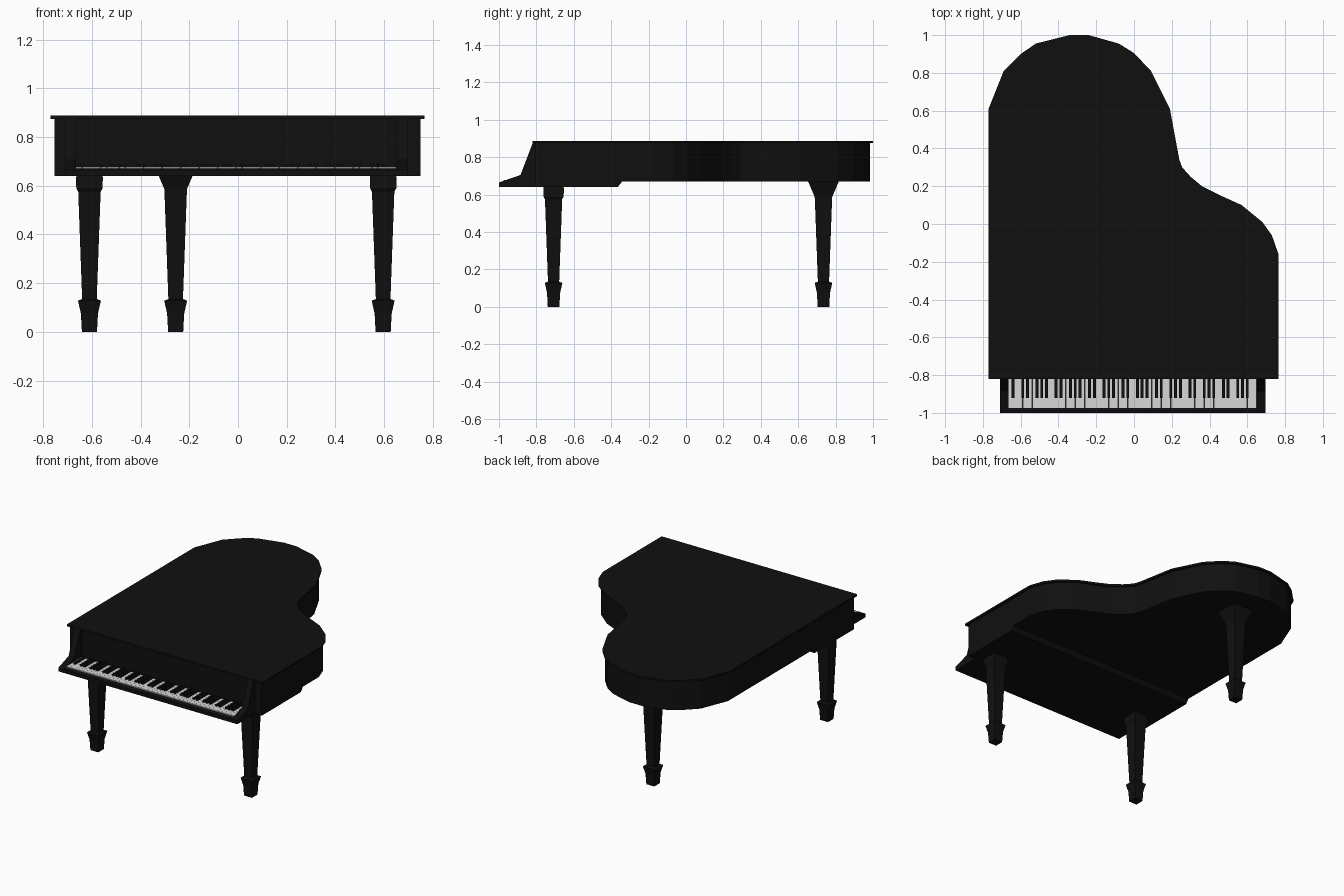
import bpy, bmesh
from mathutils import Vector

cube = bpy.data.objects.get("Cube")
if cube:
    bpy.data.objects.remove(cube)


def make_material(name, colour):
    mat = bpy.data.materials.new(name)
    mat.use_nodes = True
    mat.diffuse_color = (*colour, 1)
    mat.node_tree.nodes["Principled BSDF"].inputs["Base Color"].default_value = (*colour, 1)
    return mat


BLACK = make_material("black lacquer", (0.005, 0.005, 0.005))
IVORY = make_material("ivory white", (0.68, 0.68, 0.68))


def finish(name, bm, mat):
    bmesh.ops.recalc_face_normals(bm, faces=bm.faces)
    mesh = bpy.data.meshes.new(name)
    bm.to_mesh(mesh)
    bm.free()
    mesh.materials.append(mat)
    obj = bpy.data.objects.new(name, mesh)
    bpy.context.collection.objects.link(obj)
    return obj


def prism(name, points, offset, mat=BLACK):
    """Extrude a closed outline of 3D points along an offset."""
    bm = bmesh.new()
    face = bm.faces.new([bm.verts.new(p) for p in points])
    ext = bmesh.ops.extrude_face_region(bm, geom=[face], use_keep_orig=True)
    moved = [g for g in ext["geom"] if isinstance(g, bmesh.types.BMVert)]
    bmesh.ops.translate(bm, verts=moved, vec=offset)
    return finish(name, bm, mat)


def side_prism(name, profile, x0, x1):
    """Extrude a (y, z) profile across the width."""
    return prism(name, [(x0, y, z) for y, z in profile], (x1 - x0, 0, 0))


def add_box(bm, x0, x1, y0, y1, z0, z1):
    made = bmesh.ops.create_cube(bm, size=1)["verts"]
    bmesh.ops.scale(bm, verts=made, vec=(x1 - x0, y1 - y0, z1 - z0))
    bmesh.ops.translate(bm, verts=made, vec=((x0 + x1) / 2, (y0 + y1) / 2, (z0 + z1) / 2))


def inset(points, d):
    """Mitred inward offset of a counter-clockwise outline."""
    result = []
    for i, p in enumerate(points):
        p = Vector(p)
        a = (p - Vector(points[i - 1])).normalized()
        b = (Vector(points[(i + 1) % len(points)]) - p).normalized()
        na, nb = Vector((-a.y, a.x)), Vector((-b.y, b.x))
        result.append(p + (na + nb) * d / (1 + na.dot(nb)))
    return result


# Lid and curved case
outline = [(-0.77, -0.82), (0.765, -0.82), (0.765, -0.16), (0.73, -0.06), (0.68, 0.01),
           (0.57, 0.10), (0.46, 0.15), (0.36, 0.20), (0.30, 0.25), (0.255, 0.30),
           (0.24, 0.34), (0.19, 0.61), (0.09, 0.81), (0.0, 0.905), (-0.08, 0.955),
           (-0.24, 1.0), (-0.34, 1.0), (-0.52, 0.955), (-0.60, 0.90), (-0.69, 0.81),
           (-0.77, 0.61)]
prism("lid", [(x, y, 0.875) for x, y in outline], (0, 0, 0.013))
prism("case", [(x, y, 0.67) for x, y in inset(outline, 0.016)], (0, 0, 0.206))

# Thick front underside with a sloped rear edge
side_prism("front_underside", [(-0.804, 0.64), (-0.365, 0.64), (-0.34, 0.672), (-0.804, 0.672)],
           -0.754, 0.749)

# Keybed, front rail and the two arms beside the keys
LEFT, RIGHT = -0.71, 0.695
KEY0, KEY1 = -0.665, 0.65
side_prism("keybed", [(-0.99, 0.64), (-0.80, 0.64), (-0.80, 0.66), (-0.99, 0.66)], LEFT, RIGHT)
side_prism("front_rail", [(-1, 0.64), (-0.975, 0.64), (-0.975, 0.671), (-1, 0.665)], LEFT, RIGHT)
arm = [(-1, 0.64), (-1, 0.665), (-0.885, 0.705), (-0.82, 0.875), (-0.79, 0.875), (-0.79, 0.64)]
side_prism("right_arm", arm, LEFT, KEY0)
side_prism("left_arm", arm, KEY1, RIGHT)

# Keyboard
COUNT = 52
step = (KEY1 - KEY0) / COUNT
white, black = bmesh.new(), bmesh.new()
for i in range(COUNT):
    x = KEY0 + i * step
    add_box(white, x + 0.0004, x + step - 0.0004, -0.975, -0.80, 0.655, 0.678)
    if i and i % 7 in (0, 1, 3, 4, 6):
        add_box(black, x - 0.0075, x + 0.0075, -0.92, -0.80, 0.67, 0.689)
finish("white_keys", white, IVORY)
finish("black_keys", black, BLACK)


# Square tapered legs
def leg(name, x, y, top):
    rings = [(0, 0.031), (0.075, 0.035), (0.128, 0.047), (0.135, 0.03), (0.575, 0.046)] + top
    bm = bmesh.new()
    loops = []
    for z, r in rings:
        loops.append([bm.verts.new((x + sx * r, y + sy * r, z))
                      for sx, sy in ((-1, -1), (1, -1), (1, 1), (-1, 1))])
    for low, high in zip(loops, loops[1:]):
        for k in range(4):
            n = (k + 1) % 4
            bm.faces.new((low[k], low[n], high[n], high[k]))
    bm.faces.new(loops[0])
    bm.faces.new(loops[-1])
    finish(name, bm, BLACK)


capital = [(0.59, 0.054), (0.635, 0.055), (0.645, 0.05)]
bracket = [(0.588, 0.047), (0.672, 0.083)]
leg("front_right_leg", -0.61, -0.708, capital)
leg("front_left_leg", 0.596, -0.708, capital)
leg("rear_leg", -0.256, 0.735, bracket)
